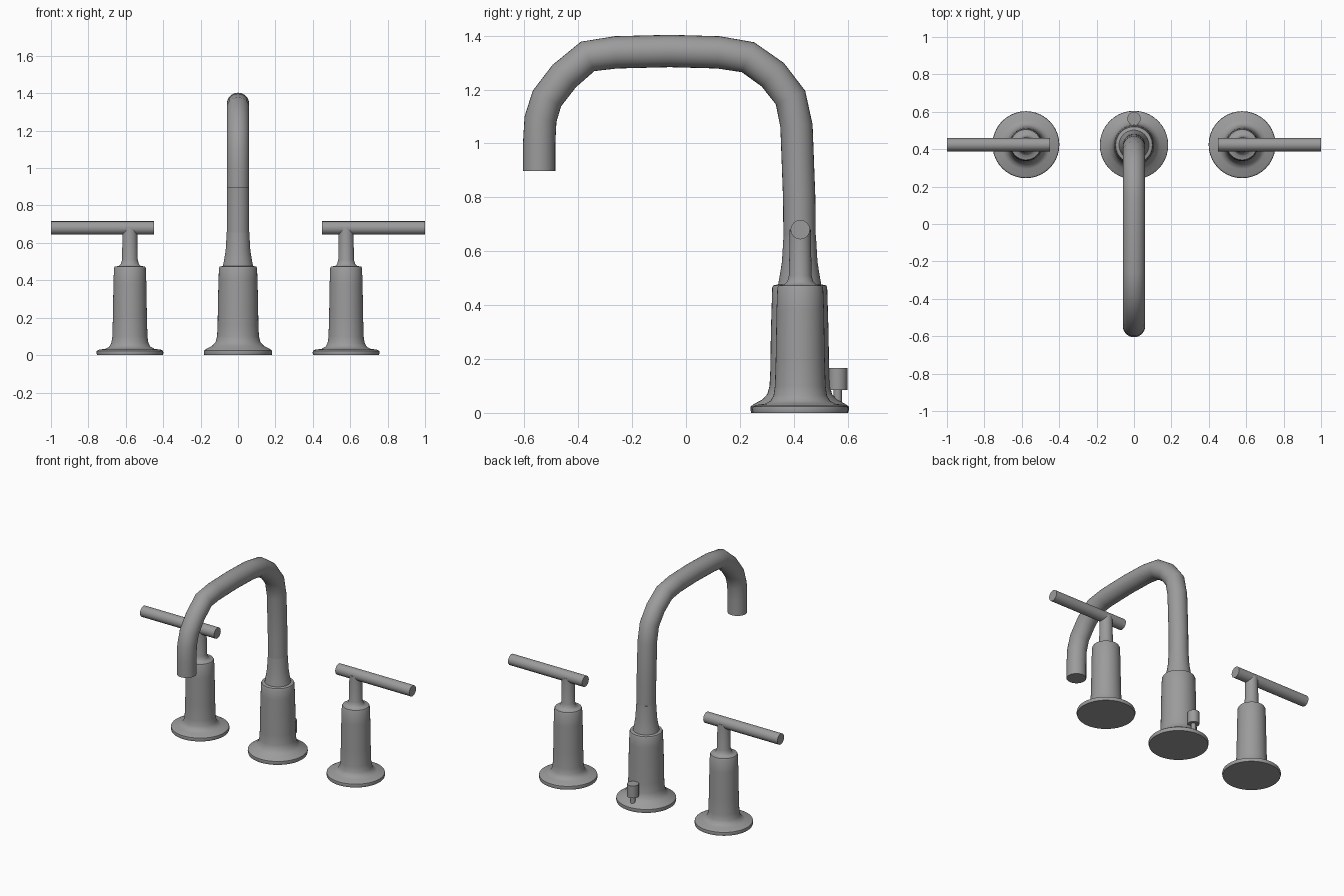
import bpy, bmesh, math
from mathutils import Vector

if "Cube" in bpy.data.objects:
    bpy.data.objects.remove(bpy.data.objects["Cube"])

metal = bpy.data.materials.new("grey metal")
metal.diffuse_color = (0.33, 0.33, 0.33, 1)
metal.use_nodes = True
metal.node_tree.nodes["Principled BSDF"].inputs["Base Color"].default_value = metal.diffuse_color


def skin(name, rings):
    """Join rings of points into a capped tube with smooth sides."""
    bm = bmesh.new()
    loops = [[bm.verts.new(p) for p in ring] for ring in rings]
    n = len(loops[0])
    for a, b in zip(loops, loops[1:]):
        for i in range(n):
            j = (i + 1) % n
            bm.faces.new((a[i], a[j], b[j], b[i]))
    bm.faces.new(loops[0][::-1])
    bm.faces.new(loops[-1])
    bmesh.ops.recalc_face_normals(bm, faces=bm.faces)
    mesh = bpy.data.meshes.new(name)
    bm.to_mesh(mesh)
    bm.free()
    mesh.materials.append(metal)
    ob = bpy.data.objects.new(name, mesh)
    bpy.context.collection.objects.link(ob)
    bpy.ops.object.select_all(action='DESELECT')
    ob.select_set(True)
    bpy.context.view_layer.objects.active = ob
    bpy.ops.object.shade_smooth_by_angle(angle=math.radians(40))
    return ob


def ring(c, u, v, r, n):
    return [Vector(c) + r * (math.cos(2 * math.pi * i / n) * Vector(u)
                             + math.sin(2 * math.pi * i / n) * Vector(v)) for i in range(n)]


def lathe(name, x, y, profile, n=40):
    return skin(name, [ring((x, y, z), (1, 0, 0), (0, 1, 0), r, n) for r, z in profile])


# two handles: turned pedestal with thin stem, plus a horizontal lever
handle_profile = [(0.176, 0), (0.179, 0.012), (0.177, 0.023), (0.165, 0.029), (0.13, 0.034),
                  (0.11, 0.045), (0.099, 0.065), (0.094, 0.10), (0.091, 0.2), (0.088, 0.38),
                  (0.085, 0.465), (0.081, 0.473), (0.058, 0.477), (0.048, 0.488),
                  (0.042, 0.51), (0.039, 0.68)]
for side, s in (("left", -1), ("right", 1)):
    lathe(side + "_handle_pedestal", s * 0.578, 0.424, handle_profile)
    skin(side + "_handle_lever", [ring((s * x, 0.424, 0.68), (0, 1, 0), (0, 0, 1), 0.036, 16)
                                  for x in (0.45, 1.0)])

# spout pedestal, tapering into the pipe
lathe("spout_pedestal", 0, 0.422,
      [(0.18, 0), (0.183, 0.012), (0.182, 0.024), (0.168, 0.034), (0.138, 0.05),
       (0.12, 0.07), (0.112, 0.10), (0.109, 0.16), (0.107, 0.3), (0.104, 0.4), (0.102, 0.465),
       (0.098, 0.473), (0.08, 0.477), (0.074, 0.51), (0.066, 0.56), (0.06, 0.66)])

# bent spout pipe swept in the y-z plane
path = [(0.422, 0.6), (0.42, 0.8), (0.41, 1.065), (0.388, 1.17), (0.322, 1.255), (0.23, 1.32),
        (0.12, 1.338), (-0.06, 1.343), (-0.26, 1.338), (-0.365, 1.323), (-0.452, 1.25),
        (-0.516, 1.167), (-0.54, 1.09), (-0.545, 1.0), (-0.545, 0.897)]
rings = []
for i, (y, z) in enumerate(path):
    a, b = path[max(i - 1, 0)], path[min(i + 1, len(path) - 1)]
    t = Vector((0, b[0] - a[0], b[1] - a[1])).normalized()
    if i == len(path) - 1:
        t = Vector((0, 0, -1))
    rings.append(ring((0, y, z), (1, 0, 0), t.cross(Vector((1, 0, 0))), 0.06, 28))
skin("spout_pipe", rings)

# drain lift rod with knob behind the spout
lathe("lift_rod", 0, 0.563, [(0.016, 0.02), (0.016, 0.09)], 12)
lathe("lift_knob", 0, 0.563, [(0.036, 0.085), (0.036, 0.167)], 16)
